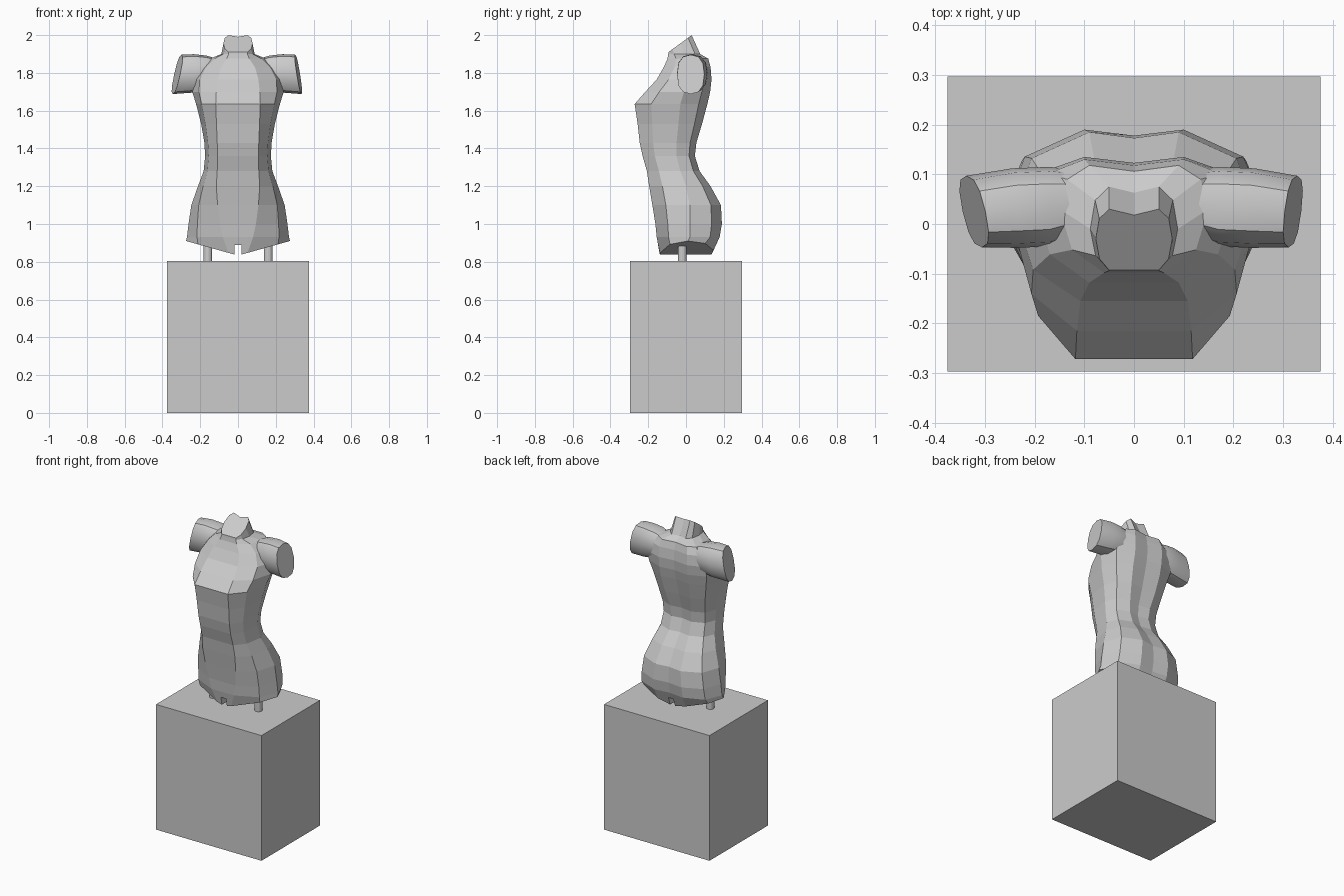
import bpy, bmesh
from math import cos, sin, tau

if "Cube" in bpy.data.objects:
    bpy.data.objects.remove(bpy.data.objects["Cube"])


def finish(bm, name):
    bmesh.ops.recalc_face_normals(bm, faces=bm.faces)
    me = bpy.data.meshes.new(name)
    bm.to_mesh(me)
    bm.free()
    ob = bpy.data.objects.new(name, me)
    bpy.context.collection.objects.link(ob)
    return ob


def box(name, size, loc):
    bm = bmesh.new()
    bmesh.ops.create_cube(bm, size=1)
    for v in bm.verts:
        v.co = [v.co[i] * size[i] + loc[i] for i in range(3)]
    return finish(bm, name)


def loft(bm, rings):
    vr = [[bm.verts.new(p) for p in r] for r in rings]
    n = len(vr[0])
    for a, b in zip(vr, vr[1:]):
        for i in range(n):
            j = (i + 1) % n
            bm.faces.new((a[i], a[j], b[j], b[i]))
    return vr


def body_ring(w, ys, xc, yf, xb, yb, zfun):
    # half outline from front centre round the side to the spine, mirrored
    half = [(0, yf), (xc, yf),
            (xc + .72 * (w - xc), yf + .36 * (ys - yf)), (w, ys),
            (xb + .74 * (w - xb), yb - .32 * (yb - ys)),
            (xb, yb), (0, yb - .012)]
    pts = half + [(-x, y) for x, y in half[-2:0:-1]]
    return [(x, y, zfun(x, y)) for x, y in pts]


# plinth and support pegs
box("plinth", (.75, .594, .805), (0, 0, .4025))
for s, side in ((-1, "left"), (1, "right")):
    bpy.ops.mesh.primitive_cylinder_add(vertices=16, radius=.023, depth=.2,
                                        location=(s * .16, -.02, .88))
    bpy.context.object.name = "peg_" + side

# torso: z, half width, side y, front crease x, front y, back crease x, back y
sections = [
    (.93, .27, .02, .08, -.155, .10, .178),
    (1.00, .262, .02, .095, -.162, .10, .19),
    (1.10, .247, .02, .108, -.178, .09, .185),
    (1.20, .212, .00, .115, -.195, .08, .13),
    (1.28, .182, -.03, .11, -.207, .07, .072),
    (1.36, .174, -.05, .108, -.23, .07, .047),
    (1.43, .178, -.05, .11, -.245, .075, .055),
    (1.53, .195, -.04, .114, -.256, .09, .085),
    (1.635, .222, -.03, .118, -.272, .10, .113),
    (1.70, .242, -.01, .115, -.215, .10, .128),
    (1.765, .24, .02, .108, -.155, .10, .135),
    (1.83, .20, .04, .09, -.118, .10, .13),
    (1.875, .15, .03, .06, -.098, .09, .118),
    (1.90, .088, -.01, .05, -.094, .05, .075),
]
rings = [body_ring(.275, .01, .05, -.138, .10, .145,
                   lambda x, y: .833 + abs(x) * .28)]
rings += [body_ring(*s[1:], lambda x, y, z=s[0]: z) for s in sections]
rings.append(body_ring(.077, -.03, .05, -.093, .05, .03,
                       lambda x, y: 1.91 + (y + .093) * .73))
bm = bmesh.new()
vr = loft(bm, rings)
bm.faces.new(vr[-1])                      # slanted neck cut
bm.faces.new(vr[0][:7])                   # two slanted thigh cuts
bm.faces.new(vr[0][6:] + vr[0][:1])
torso = finish(bm, "torso")

# gap between the thighs
cutter = box("thigh_gap_cutter", (.036, .6, .2), (0, 0, .789))
cutter.hide_render = True
cutter.hide_viewport = True
mod = torso.modifiers.new("thigh_gap", 'BOOLEAN')
mod.operation = 'DIFFERENCE'
mod.object = cutter
mod.solver = 'EXACT'


# arm stumps, each with its own slanted cut
def arm(name, s, end_x, ky, kz):
    # x, y, z of centre, y radius, z radius, amount of end slant
    path = [(.09, .045, 1.80, .06, .07, 0), (.17, .035, 1.80, .08, .092, 0),
            (.24, .032, 1.797, .08, .102, .3), (end_x, .025, 1.792, .072, .104, 1)]
    rings = []
    for x, y, z, ry, rz, k in path:
        r = []
        for i in range(12):
            c, d = cos(tau * i / 12), sin(tau * i / 12)
            dy = ry * abs(c) ** .8 * (1 if c > 0 else -1)
            dz = rz * abs(d) ** .8 * (1 if d > 0 else -1)
            r.append((s * (x + k * (ky * dy + kz * dz)), y + dy, z + dz))
        rings.append(r)
    bm = bmesh.new()
    vr = loft(bm, rings)
    bm.faces.new(vr[0])
    bm.faces.new(vr[-1])
    ob = finish(bm, name)
    bpy.ops.object.select_all(action='DESELECT')
    ob.select_set(True)
    bpy.context.view_layer.objects.active = ob
    bpy.ops.object.shade_smooth_by_angle(angle=.6)


arm("right_arm_stump", 1, .32, .12, -.16)
arm("left_arm_stump", -1, .322, .22, -.22)
